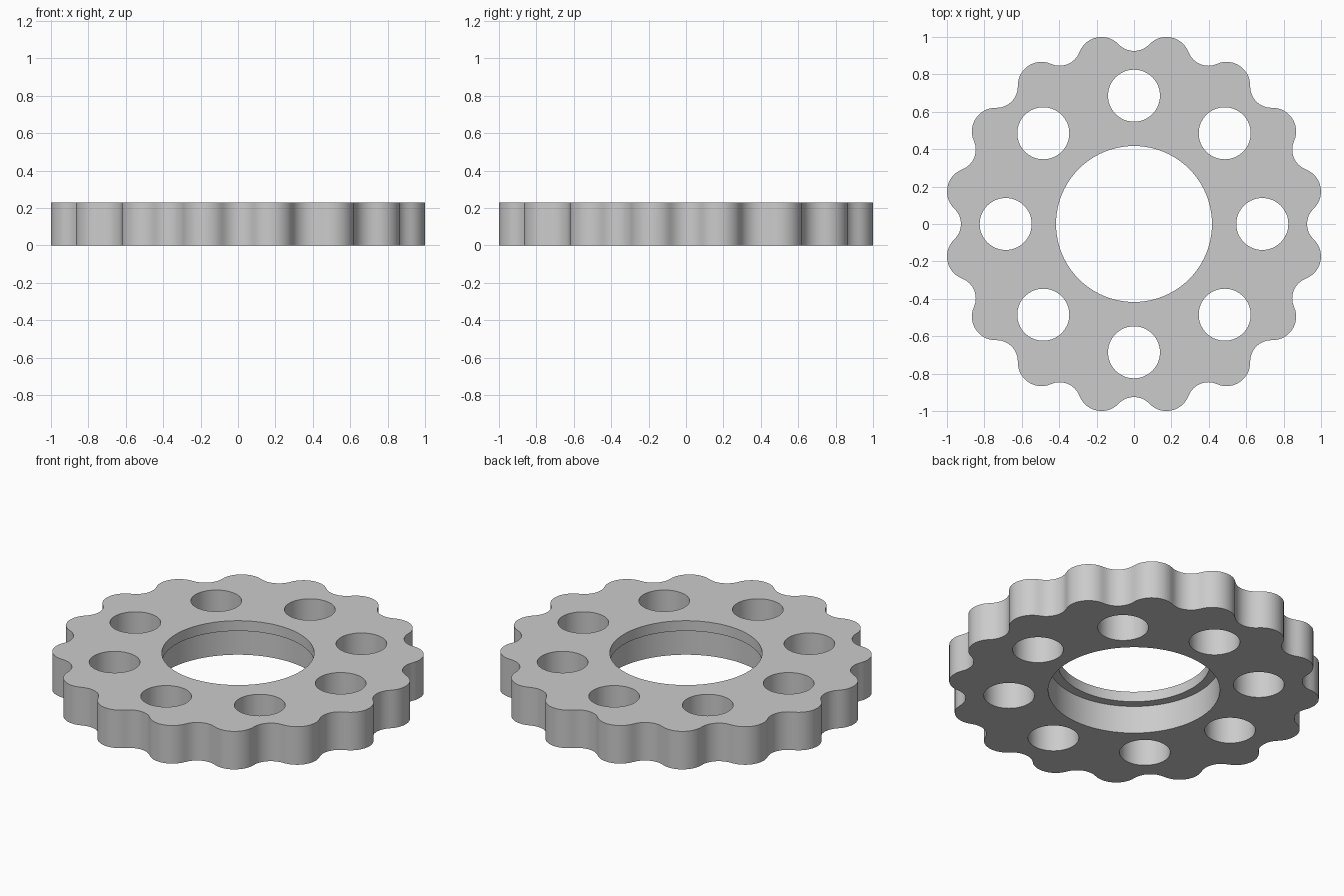
import bpy
import bmesh
from math import sin, cos, pi, atan2, radians
from mathutils import Vector

if "Cube" in bpy.data.objects:
    bpy.data.objects.remove(bpy.data.objects["Cube"], do_unlink=True)

HEIGHT = 0.23
LOBES = 16
LOBE_CENTRE = 0.891
LOBE_RADIUS = 0.126
VALLEY_RADIUS = 0.925


def polar(radius, angle):
    return Vector((radius * cos(angle), radius * sin(angle)))


def prism(name, points, bottom, top):
    """Closed prism standing on a counter-clockwise outline."""
    bm = bmesh.new()
    face = bm.faces.new([bm.verts.new((p.x, p.y, bottom)) for p in points])
    walls = bmesh.ops.extrude_face_region(bm, geom=[face], use_keep_orig=True)
    verts = [v for v in walls["geom"] if isinstance(v, bmesh.types.BMVert)]
    bmesh.ops.translate(bm, verts=verts, vec=(0, 0, top - bottom))
    bmesh.ops.recalc_face_normals(bm, faces=bm.faces)
    mesh = bpy.data.meshes.new(name)
    bm.to_mesh(mesh)
    bm.free()
    obj = bpy.data.objects.new(name, mesh)
    bpy.context.collection.objects.link(obj)
    return obj


def circle(radius, centre=Vector((0, 0)), sides=64):
    return [centre + polar(radius, 2 * pi * i / sides) for i in range(sides)]


def wavy_outline():
    """Round lobes joined by tangent hollow arcs."""
    half = pi / LOBES
    lobe = polar(LOBE_CENTRE, half)
    gap = VALLEY_RADIUS - lobe.x
    hollow = (lobe.y ** 2 + gap ** 2 - LOBE_RADIUS ** 2) / (2 * (LOBE_RADIUS - gap))
    valley = Vector((VALLEY_RADIUS + hollow, 0))
    start = atan2(valley.y - lobe.y, valley.x - lobe.x)
    sweep = 2 * (half - start)
    bend = start + pi
    points = []
    for k in range(LOBES):
        turn = 2 * half * k
        # hollow arc, its end shared with the lobe arc that follows
        for i in range(8):
            a = (2 * pi - bend) + (2 * bend - 2 * pi) * i / 8
            points.append(polar(1, turn) * valley.x + polar(hollow, turn + a))
        for i in range(14):
            a = start + sweep * i / 14
            points.append(polar(LOBE_CENTRE, turn + half) + polar(LOBE_RADIUS, turn + a))
    return points


# Scalloped disc
disc = prism("scalloped_disc", wavy_outline(), 0, HEIGHT)

# Centre bore, wider recess underneath, ring of bolt holes
cutters = [
    prism("bore_cutter", circle(0.417, sides=96), -0.1, HEIGHT + 0.1),
    prism("recess_cutter", circle(0.47, sides=96), -0.1, 0.168),
]
for k in range(8):
    centre = polar(0.686, k * pi / 4)
    cutters.append(prism("hole_cutter", circle(0.139, centre), -0.1, HEIGHT + 0.1))

for cutter in cutters:
    cutter.hide_render = True
    cut = disc.modifiers.new("cut", "BOOLEAN")
    cut.operation = "DIFFERENCE"
    cut.solver = "EXACT"
    cut.object = cutter

graph = bpy.context.evaluated_depsgraph_get()
disc.data = bpy.data.meshes.new_from_object(disc.evaluated_get(graph))
disc.modifiers.clear()
for cutter in cutters:
    bpy.data.objects.remove(cutter, do_unlink=True)

# Plain grey
grey = bpy.data.materials.new("light_grey")
grey.use_nodes = True
grey.diffuse_color = (0.6, 0.6, 0.6, 1)
grey.node_tree.nodes["Principled BSDF"].inputs["Base Color"].default_value = (0.6, 0.6, 0.6, 1)
disc.data.materials.clear()
disc.data.materials.append(grey)

# Smooth walls, sharp rims
bpy.ops.object.select_all(action="DESELECT")
disc.select_set(True)
bpy.context.view_layer.objects.active = disc
bpy.ops.object.shade_smooth_by_angle(angle=radians(35))
